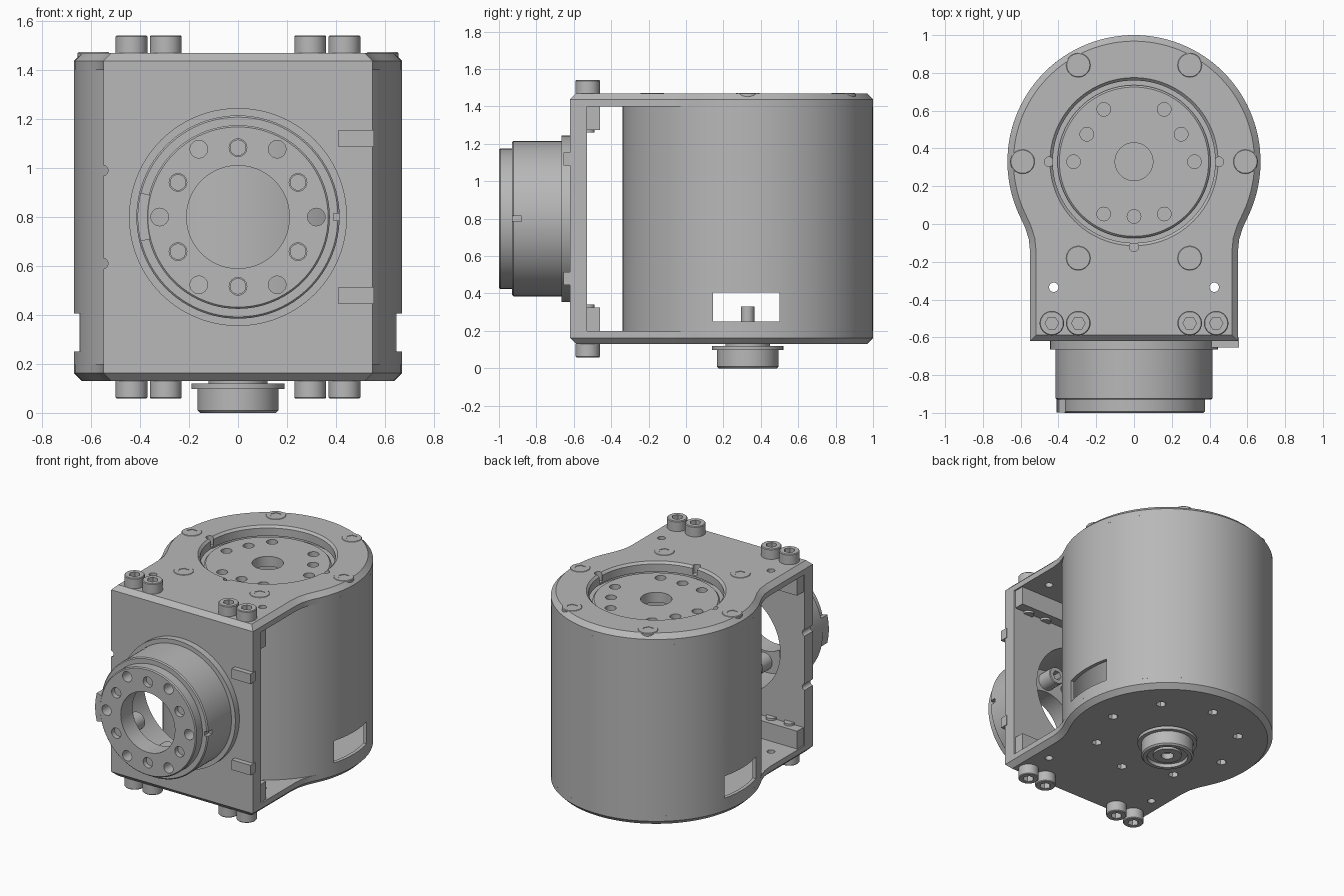
import bpy, bmesh
from math import sin, cos, pi, radians, sqrt
from mathutils import Matrix, Vector

if "Cube" in bpy.data.objects:
    bpy.data.objects.remove(bpy.data.objects["Cube"])

parts = []
BODY_Y, MID_Z, R = 0.33, 0.8, 0.67      # motor axis, mid height, housing radius
TOP, BOTTOM = 1.47, 0.13
FLIP = Matrix.Rotation(pi, 4, 'X')
FRONT = Matrix.Translation((0, 0, MID_Z)) @ Matrix.Rotation(pi / 2, 4, 'X')  # height runs to -y
BACKWARD = Matrix.Rotation(-pi / 2, 4, 'X')


def finish(name, bm, matrix=Matrix()):
    bmesh.ops.transform(bm, matrix=matrix, verts=bm.verts)
    bmesh.ops.recalc_face_normals(bm, faces=bm.faces)
    mesh = bpy.data.meshes.new(name)
    bm.to_mesh(mesh)
    bm.free()
    obj = bpy.data.objects.new(name, mesh)
    bpy.context.scene.collection.objects.link(obj)
    parts.append(obj)
    return obj


def at(x, y, z, rot=Matrix()):
    return Matrix.Translation((x, y, z)) @ rot


def lathe(name, profile, matrix=Matrix(), n=96):
    """Turn a closed (radius, height) profile about z."""
    bm = bmesh.new()
    rings = []
    for r, h in profile:
        if r == 0:
            rings.append([bm.verts.new((0, 0, h))] * n)
        else:
            rings.append([bm.verts.new((r * cos(2 * pi * i / n), r * sin(2 * pi * i / n), h))
                          for i in range(n)])
    for a, b in zip(rings, rings[1:] + rings[:1]):
        for i in range(n):
            j = (i + 1) % n
            corners = list(dict.fromkeys((a[i], a[j], b[j], b[i])))
            if len(corners) > 2:
                bm.faces.new(corners)
    return finish(name, bm, matrix)


def rod(name, r, h0, h1, matrix=Matrix(), n=24):
    return lathe(name, [(0, h0), (r, h0), (r, h1), (0, h1)], matrix, n)


def box(name, x, y, z):
    bm = bmesh.new()
    bmesh.ops.create_cube(bm, size=1)
    size = Matrix.Diagonal((x[1] - x[0], y[1] - y[0], z[1] - z[0], 1))
    return finish(name, bm, at(sum(x) / 2, sum(y) / 2, sum(z) / 2) @ size)


def cut(obj, cutters):
    for c in cutters:
        mod = obj.modifiers.new("cut", 'BOOLEAN')
        mod.operation, mod.solver, mod.object = 'DIFFERENCE', 'EXACT', c
    bpy.context.view_layer.update()
    graph = bpy.context.evaluated_depsgraph_get()
    mesh = bpy.data.meshes.new_from_object(obj.evaluated_get(graph))
    obj.modifiers.clear()
    obj.data = mesh
    for c in cutters:
        parts.remove(c)
        bpy.data.objects.remove(c)


def bolt(name, matrix, r, h, shaft):
    """Socket-head bolt, seat at the origin, head up z."""
    s = r * 0.55
    obj = lathe(name, [(0, h), (r * .93, h), (r, h - .005), (r, 0), (s, 0), (s, -shaft), (0, -shaft)],
                matrix, 28)
    cut(obj, [rod("socket", r * 0.55, h * 0.35, h + 0.02, matrix, 6)])
    return obj


def ring_points(r, count, start=0):
    return [(r * cos(radians(start) + 2 * pi * i / count), r * sin(radians(start) + 2 * pi * i / count))
            for i in range(count)]


def keyhole_plate(name, matrix):
    """Round plate with a narrower straight front, chamfered on its upper edge."""
    half = [(R * cos(radians(a)), BODY_Y + R * sin(radians(a))) for a in range(-25, 90, 3)]
    half = [(.55, -.62), (.55, -.15), (.557, -.08), (.576, -.02)] + half
    outline = half + [(0, 1.0)] + [(-x, y) for x, y in reversed(half)]
    bm = bmesh.new()
    base = bm.faces.new([bm.verts.new((x, y, 0)) for x, y in outline])
    up = bmesh.ops.extrude_face_region(bm, geom=[base])["geom"]
    verts = [g for g in up if isinstance(g, bmesh.types.BMVert)]
    bmesh.ops.translate(bm, vec=(0, 0, .07), verts=verts)
    cap = [g for g in up if isinstance(g, bmesh.types.BMFace)][0]
    bmesh.ops.bevel(bm, geom=list(cap.edges), offset=.032, segments=1, affect='EDGES')
    return finish(name, bm, matrix)


# Top and bottom plates
MIRROR = Matrix.Diagonal((1, 1, -1, 1))
top = keyhole_plate("top_plate", at(0, 0, TOP - .07))
bottom = keyhole_plate("bottom_plate", at(0, 0, BOTTOM + .07, MIRROR))
holes = [rod("hole", .025, -.1, .1, at(s * .425, -.335, TOP)) for s in (-1, 1)]
notches = [rod("notch", .025, -.06, .1, at(x, BODY_Y + y, TOP)) for x, y in ((.45, 0), (-.45, 0), (0, -.45))]
opening = lathe("opening", [(0, -.2), (.43, -.2), (.43, -.015), (.45, .005), (.45, .1), (0, .1)],
                at(0, BODY_Y, TOP))
cut(top, [opening] + holes + notches)
holes = [rod("hole", .025, -.1, .1, at(s * .425, -.335, BOTTOM)) for s in (-1, 1)]
holes += [rod("hole", .033, -.05, .045, at(x, BODY_Y + y, BOTTOM), 6) for x, y in ring_points(.45, 8)]
cut(bottom, holes)

# Cylindrical housing with a window in each side
shell = lathe("housing_shell", [(R, .2), (R, 1.4), (.645, 1.4), (.645, .2)], at(0, BODY_Y, 0), 120)
cut(shell, [box("window", (-1, 1), (.145, .5), (.25, .405))])

# Recessed output disc
disc = lathe("output_disc", [(.1, 1.34), (.1, 1.41), (.395, 1.41), (.405, 1.4), (.405, 1.375),
                             (.46, 1.375), (.46, 1.34)], at(0, BODY_Y, 0))
spots = [p for p in ring_points(.32, 6)] + [(.25, .145), (-.25, .145), (0, -.29)]
cut(disc, [rod("hole", .036, 1.3, 1.5, at(x, BODY_Y + y, 0)) for x, y in spots])

# Flush screws in the top plate and posts inside the bottom
for x, y in ring_points(.59, 6):
    bolt("plate_screw", at(x, BODY_Y + y, TOP - .05), .066, .053, .04)
for x, y in ring_points(.45, 8):
    rod("inner_post", .035, .195, .33, at(x, BODY_Y + y, 0))

# Bottom bearing boss
lathe("bearing_boss", [(0, .15), (.12, .15), (.12, .12), (.19, .12), (.19, .098), (.165, .098),
                       (.165, .01), (.155, 0), (.13, 0), (.13, .025), (.09, .025), (.09, .01),
                       (.04, .01), (.04, .05), (0, .05)], at(0, BODY_Y, 0), 64)

# Front plate with bore, edge notches and side clips
plate = box("front_plate", (-.55, .55), (-.62, -.53), (.2, 1.4))
cutters = [rod("bore", .36, .4, .8, FRONT, 96)]
cutters += [rod("notch", .022, .4, .8, at(-.553, 0, MID_Z + s * .19, Matrix.Rotation(pi / 2, 4, 'X')))
            for s in (-1, 1)]
cut(plate, cutters)
for z in (.48, 1.12):
    box("side_clip", (.41, .555), (-.655, -.6), (z - .035, z + .035))

# Clamp bars and the cap bolts that hold them
box("upper_clamp_bar", (-.54, .54), (-.54, -.46), (1.275, 1.405))
box("lower_clamp_bar", (-.54, .54), (-.54, -.46), (.195, .325))
for x in (-.435, -.295, .295, .435):
    bolt("upper_cap_bolt", at(x, -.525, TOP), .065, .072, .21)
    bolt("lower_cap_bolt", at(x, -.525, BOTTOM, FLIP), .065, .072, .21)

# Hollow front flange with bolt holes
flange = lathe("front_flange", [(.21, 1), (.368, 1), (.375, .993), (.375, .93), (.408, .93), (.415, .923),
                                (.415, .665), (.445, .665), (.445, .61), (.36, .61), (.36, .87),
                                (.21, .87)], FRONT)
drills = [rod("hole", .036, .8, 1.1, FRONT @ at(x, y, 0))
          for x, y in ring_points(.32, 6) + ring_points(.283, 6, 30)]
drills.append(box("pin_slot", (.39, .5), (-.935, -.88), (.785, .815)))
cut(flange, drills)
for x, y in ring_points(.283, 6, 30):
    bolt("flange_bolt", at(x, -.87, MID_Z + y, BACKWARD), .06, .11, .1)

# Locating key on the flange rim
bm = bmesh.new()
arc = [radians(180 + a) for a in range(-14, 15, 4)]
rim = [(.41 * cos(a), .41 * sin(a)) for a in arc] + [(.36 * cos(a), .36 * sin(a)) for a in reversed(arc)]
face = bm.faces.new([bm.verts.new((x, y, .925)) for x, y in rim])
up = bmesh.ops.extrude_face_region(bm, geom=[face])["geom"]
bmesh.ops.translate(bm, vec=(0, 0, .073), verts=[g for g in up if isinstance(g, bmesh.types.BMVert)])
finish("flange_key", bm, FRONT)

# One grey finish, smooth curves with sharp edges
grey = bpy.data.materials.new("plain_grey")
grey.use_nodes = True
colour = (.48, .48, .48, 1)
grey.diffuse_color = colour
grey.node_tree.nodes["Principled BSDF"].inputs["Base Color"].default_value = colour
bpy.ops.object.select_all(action='DESELECT')
for obj in parts:
    obj.data.materials.clear()
    obj.data.materials.append(grey)
    for poly in obj.data.polygons:
        poly.material_index = 0
    obj.select_set(True)
bpy.context.view_layer.objects.active = parts[0]
bpy.ops.object.shade_smooth_by_angle(angle=radians(30))
